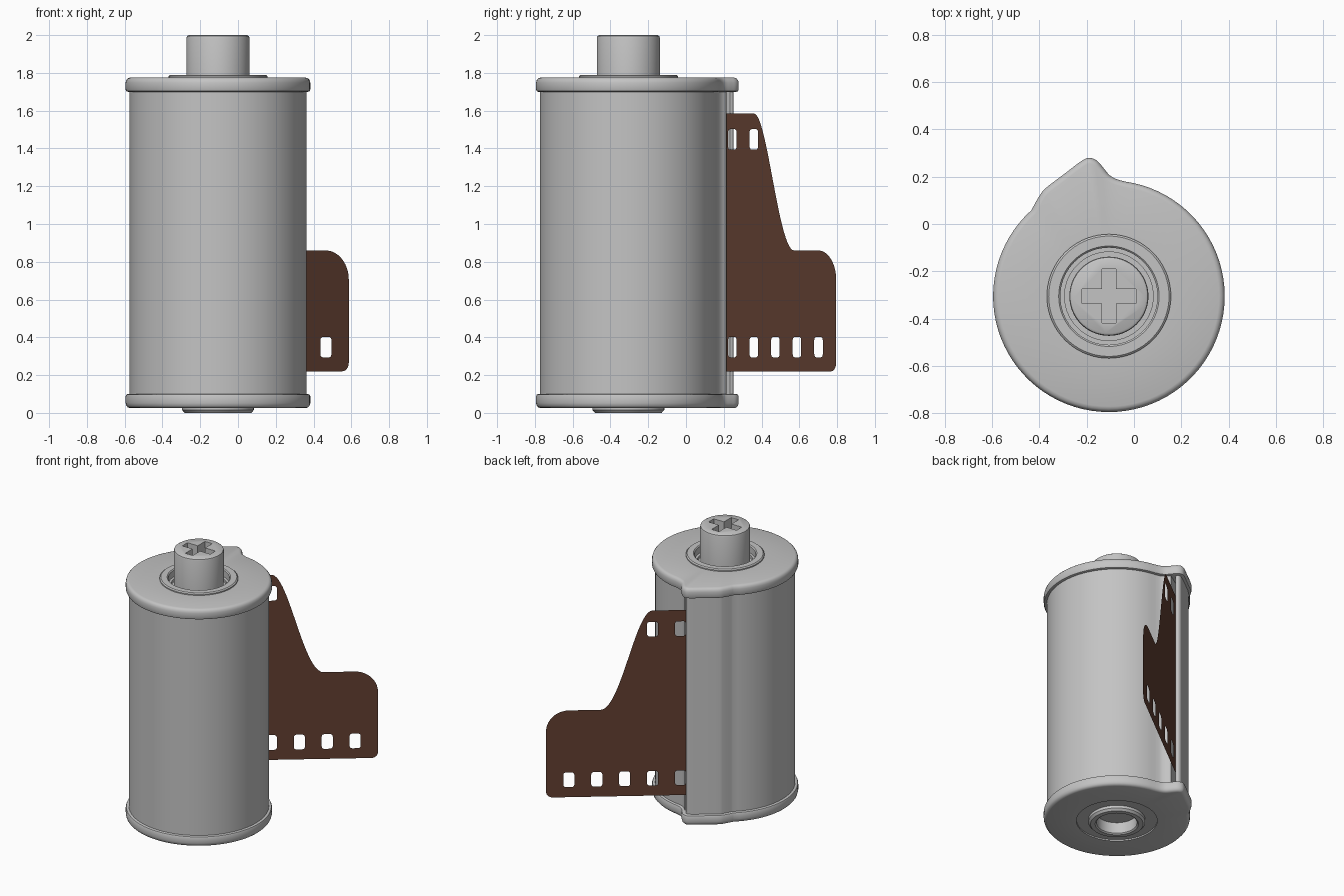
import bpy, bmesh
from math import sin, cos, atan2, radians, pi
from mathutils import Vector
from mathutils.geometry import interpolate_bezier

if "Cube" in bpy.data.objects:
    bpy.data.objects.remove(bpy.data.objects["Cube"])

CENTRE = Vector((-0.106, -0.305))


def material(name, rgb):
    m = bpy.data.materials.new(name)
    m.use_nodes = True
    m.diffuse_color = (*rgb, 1)
    m.node_tree.nodes["Principled BSDF"].inputs["Base Color"].default_value = (*rgb, 1)
    return m


GREY = material("grey metal", (0.55, 0.55, 0.55))
BROWN = material("brown film", (0.123, 0.05, 0.031))


def activate(ob):
    bpy.ops.object.select_all(action='DESELECT')
    ob.select_set(True)
    bpy.context.view_layer.objects.active = ob


def loft(name, rings, cap_start=False, cap_end=False):
    """Skin a list of (outline, z) rings with equal point counts."""
    bm = bmesh.new()
    loops = [[bm.verts.new((p[0], p[1], z)) for p in pts] for pts, z in rings]
    for a, b in zip(loops, loops[1:]):
        for i in range(len(a)):
            j = (i + 1) % len(a)
            bm.faces.new((a[i], a[j], b[j], b[i]))
    if cap_start:
        bm.faces.new(loops[0][::-1])
    if cap_end:
        bm.faces.new(loops[-1])
    bmesh.ops.recalc_face_normals(bm, faces=bm.faces)
    me = bpy.data.meshes.new(name)
    bm.to_mesh(me)
    bm.free()
    me.materials.append(GREY)
    ob = bpy.data.objects.new(name, me)
    bpy.context.collection.objects.link(ob)
    return ob


def smooth(ob):
    activate(ob)
    bpy.ops.object.shade_smooth_by_angle(angle=radians(35))


def arc(radius, start, end, steps):
    angles = [radians(start + (end - start) * i / steps) for i in range(steps + 1)]
    return [CENTRE + radius * Vector((cos(a), sin(a))) for a in angles]


def circle(radius, steps=72):
    return arc(radius, 0, 360, steps)[:-1]


def lathe(name, profile, cap_start=False, cap_end=False):
    return loft(name, [(circle(r), z) for r, z in profile], cap_start, cap_end)


def flow(points, steps=5):
    """Smooth curve through the points."""
    p = [Vector(q) for q in points]
    out = []
    for i in range(len(p) - 1):
        t0 = (p[i + 1] - p[max(i - 1, 0)]) / 6
        t1 = (p[min(i + 2, len(p) - 1)] - p[i]) / 6
        seg = interpolate_bezier(p[i].to_3d(), (p[i] + t0).to_3d(),
                                 (p[i + 1] - t1).to_3d(), p[i + 1].to_3d(), steps + 1)
        out += [q.to_2d() for q in seg[:-1]]
    return out + [p[-1]]


def inset(points, d):
    n = len(points)
    out = []
    for i, p in enumerate(points):
        t = (points[(i + 1) % n] - points[i - 1]).normalized()
        out.append(p + d * Vector((-t.y, t.x)))
    return out


def rim_circle(points, radius):
    """Circle whose points line up with the outline's directions."""
    return [CENTRE + radius * (p - CENTRE).normalized() for p in points]


# End caps: round plate with a pointed lip
cap_arc = arc(0.489, 132, 442, 72)
cap_lip = flow([cap_arc[-1], (-0.075, 0.19), (-0.104, 0.207), (-0.13, 0.238), (-0.156, 0.267),
                (-0.188, 0.279), (-0.222, 0.266), (-0.30, 0.207), (-0.372, 0.152),
                (-0.40, 0.118), cap_arc[0]])
cap_outline = cap_arc + cap_lip[1:-1]
cap_edge = [(0, 0.012), (0.003, 0.004), (0.012, 0), (0.048, 0),
            (0.062, 0.004), (0.071, 0.012), (0.075, 0.024)]


def end_cap(name, base, up, hole, depth, inner):
    rings = [(inset(cap_outline, d), base + up * h) for h, d in cap_edge]
    for r, h in ((hole, 0.075), (hole, 0.075 - depth), (inner, 0.075 - depth)):
        rings.append((rim_circle(cap_outline, r), base + up * h))
    smooth(loft(name, rings, cap_start=True))


end_cap("top_cap", 1.70, 1, 0.23, 0.05, 0.22)
end_cap("bottom_cap", 0.10, -1, 0.27, 0.01, 0.15)

# Canister shell with the film slot between its two lips
shell_arc = arc(0.468, 131, 444, 72)
right_lip = flow([shell_arc[-1], (-0.09, 0.17), (-0.115, 0.187), (-0.132, 0.207)])
slot = [(-0.145, 0.214), (-0.23, 0.158), (-0.238, 0.17), (-0.178, 0.218)]
left_flap = flow([(-0.167, 0.232), (-0.172, 0.246), (-0.187, 0.252), (-0.209, 0.245),
                  (-0.29, 0.187), (-0.36, 0.133), (-0.383, 0.105), shell_arc[0]])
shell = shell_arc + right_lip[1:] + [Vector(p) for p in slot] + left_flap[:-1]
smooth(loft("canister_shell", [(shell, 0.095), (shell, 1.705)], True, True))

# Raised collar around the spool opening
smooth(lathe("top_collar", [(0.262, 1.77), (0.262, 1.783), (0.254, 1.79), (0.212, 1.79),
                            (0.205, 1.783), (0.205, 1.735), (0.187, 1.735),
                            (0.187, 1.715), (0.15, 1.715)]))

# Spool knob with a cross recess
knob = lathe("spool_knob", [(0.167, 1.708), (0.167, 1.985), (0.164, 1.994), (0.155, 2.0)],
             True, True)
L, W = 0.114, 0.03
cross = []
for k in range(4):
    c, s = cos(k * pi / 2), sin(k * pi / 2)
    for x, y in ((L, -W), (L, W), (W, W)):
        cross.append(CENTRE + Vector((x * c - y * s, x * s + y * c)))
cutter = loft("cross_cutter", [(cross, 1.90), (cross, 2.05)], True, True)
cutter.hide_render = True
cut = knob.modifiers.new("cross", 'BOOLEAN')
cut.object = cutter
cut.operation = 'DIFFERENCE'
cut.solver = 'EXACT'
activate(knob)
bpy.ops.object.modifier_apply(modifier="cross")
bpy.data.objects.remove(cutter)
smooth(knob)

# Hollow hub under the canister
smooth(lathe("bottom_hub", [(0.19, 0.045), (0.19, 0.015), (0.176, 0.0), (0.145, 0.0),
                            (0.135, 0.008), (0.135, 0.088)], cap_end=True))

# Film leader: flat sheet with sprocket holes, along its length and height
def corner(cx, cz, r, start, steps=8):
    return [(cx + r * cos(radians(start + 90 * i / steps)),
             cz + r * sin(radians(start + 90 * i / steps))) for i in range(steps + 1)]


LENGTH, BOTTOM, STEP, TOP = 0.975, 0.22, 0.86, 1.585
slope = interpolate_bezier(Vector((0.61, STEP, 0)), Vector((0.475, STEP, 0)),
                           Vector((0.377, TOP, 0)), Vector((0.262, TOP, 0)), 28)
outline = [(-0.05, BOTTOM)] + corner(LENGTH - 0.045, BOTTOM + 0.045, 0.045, 270)
outline += corner(LENGTH - 0.155, STEP - 0.155, 0.155, 0, 14)
outline += [(p.x, p.y) for p in slope] + [(-0.05, TOP)]


def sprocket_hole(s, z, w=0.037, h=0.054, r=0.017):
    return (corner(s + w - r, z + h - r, r, 0, 4) + corner(s - w + r, z + h - r, r, 90, 4)
            + corner(s - w + r, z - h + r, r, 180, 4) + corner(s + w - r, z - h + r, r, 270, 4))


contours = [outline]
contours += [sprocket_hole(0.074 + 0.187 * k, 0.348) for k in range(5)]
contours += [sprocket_hole(0.074 + 0.187 * k, 1.448) for k in range(2)]
sheet = bpy.data.curves.new("film_leader", 'CURVE')
sheet.dimensions = '2D'
sheet.fill_mode = 'BOTH'
for pts in contours:
    spline = sheet.splines.new('POLY')
    spline.points.add(len(pts) - 1)
    for point, (s, z) in zip(spline.points, pts):
        point.co = (s, z, 0, 1)
    spline.use_cyclic_u = True
sheet.materials.append(BROWN)
film = bpy.data.objects.new("film_leader", sheet)
bpy.context.collection.objects.link(film)
film.location = (-0.186, 0.2, 0)
film.rotation_euler = (pi / 2, 0, radians(37.6))
activate(film)
bpy.ops.object.convert(target='MESH')
